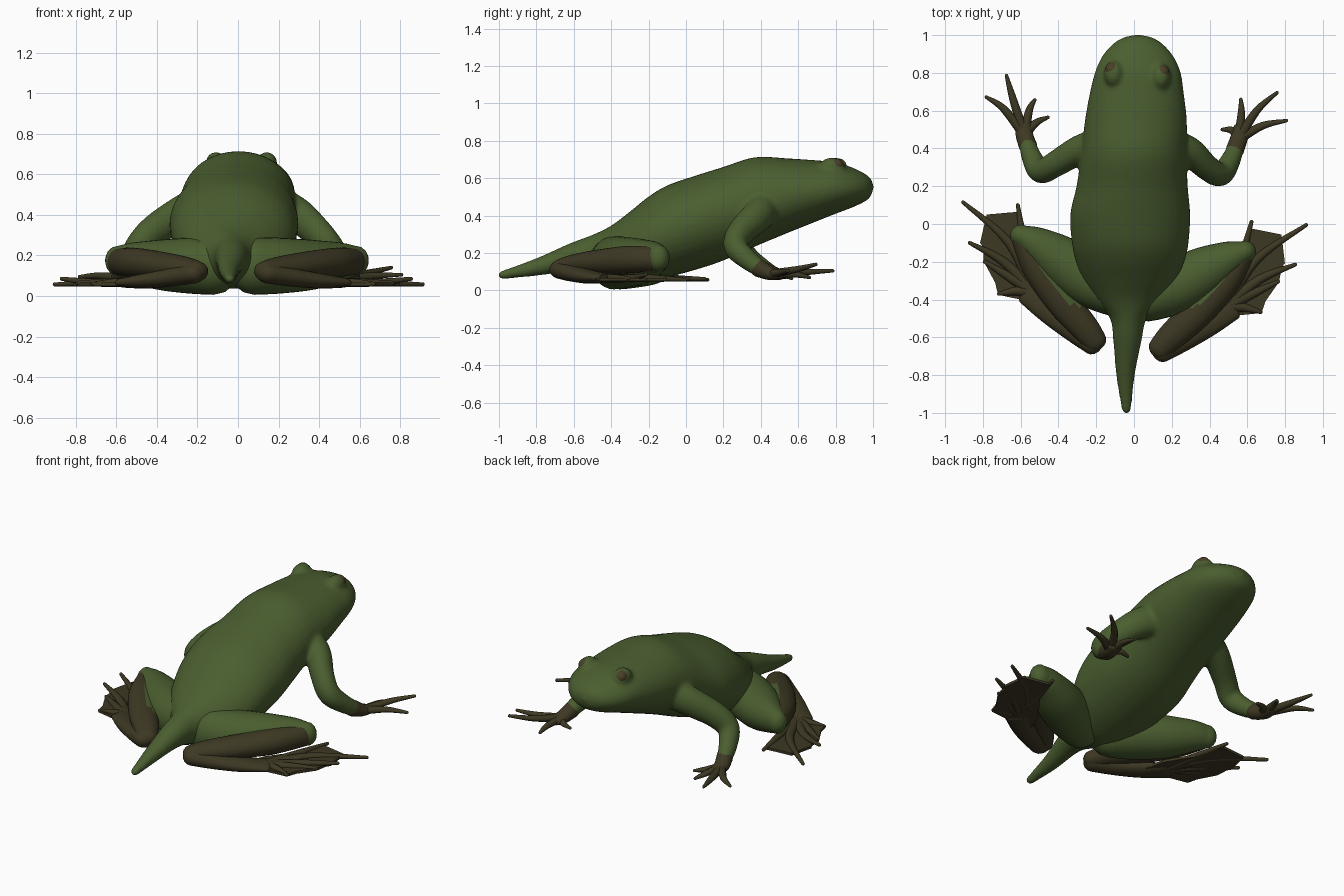
import bpy, bmesh, math
from mathutils import Vector

if "Cube" in bpy.data.objects:
    bpy.data.objects.remove(bpy.data.objects["Cube"])


def material(name, rgb):
    m = bpy.data.materials.new(name)
    m.diffuse_color = (*rgb, 1)
    m.use_nodes = True
    m.node_tree.nodes["Principled BSDF"].inputs["Base Color"].default_value = m.diffuse_color
    return m


GREEN = material("moss_green", (0.069, 0.112, 0.029))
BROWN = material("dark_olive_brown", (0.048, 0.040, 0.017))
EYE = material("eye_brown", (0.068, 0.050, 0.021))


def finish(name, bm, mats, rule=None, smooth=True):
    bmesh.ops.recalc_face_normals(bm, faces=bm.faces)
    bm.normal_update()
    for f in bm.faces:
        f.smooth = smooth
        if rule:
            f.material_index = int(rule(f))
    me = bpy.data.meshes.new(name)
    bm.to_mesh(me)
    bm.free()
    for m in mats:
        me.materials.append(m)
    ob = bpy.data.objects.new(name, me)
    bpy.context.collection.objects.link(ob)
    return ob


def spline(rows, steps):
    """Catmull-Rom interpolation of rows of numbers."""
    out = []
    for i in range(len(rows) - 1):
        p = [rows[max(i - 1, 0)], rows[i], rows[i + 1], rows[min(i + 2, len(rows) - 1)]]
        for s in range(steps):
            t = s / steps
            out.append([0.5 * (2 * b + (c - a) * t + (2 * a - 5 * b + 4 * c - d) * t * t
                               + (3 * b - a - 3 * c + d) * t ** 3) for a, b, c, d in zip(*p)])
    return out + [list(rows[-1])]


def tube(name, rows, mats, rule=None, sides=16, steps=5, axis=None):
    """Loft of ellipses through rows (x, y, z, half width, half height), round ends."""
    pts = spline(rows, steps)
    P = [Vector(p[:3]) for p in pts]
    rings = []
    for i, p in enumerate(pts):
        t = axis or (P[min(i + 1, len(P) - 1)] - P[max(i - 1, 0)]).normalized()
        rings.append((P[i], t, p[3], p[4]))

    def cap(ring, sign):
        c, t, w, h = ring
        r = min(w, h)
        return [(c + t * sign * r * math.sin(a), t, w * math.cos(a), h * math.cos(a))
                for a in (0.4, 0.8, 1.15, 1.5)]
    rings = cap(rings[0], -1)[::-1] + rings + cap(rings[-1], 1)
    bm = bmesh.new()
    loops = []
    for c, t, w, h in rings:
        side = t.cross(Vector((0, 0, 1))).normalized()
        up = side.cross(t)
        loops.append([bm.verts.new(c + side * w * math.cos(a) + up * h * math.sin(a))
                      for a in (2 * math.pi * k / sides for k in range(sides))])
    for A, B in zip(loops, loops[1:]):
        for k in range(sides):
            j = (k + 1) % sides
            bm.faces.new((A[k], A[j], B[j], B[k]))
    bm.faces.new(loops[0][::-1])
    bm.faces.new(loops[-1])
    return finish(name, bm, mats, rule)


def ball(name, centre, radii, mat):
    bm = bmesh.new()
    bmesh.ops.create_uvsphere(bm, u_segments=24, v_segments=14, radius=1)
    for v in bm.verts:
        v.co = Vector([c + r * k for c, r, k in zip(centre, radii, v.co)])
    return finish(name, bm, [mat])


def leg_place(side, row):
    """Left-side coordinates stay; right side is mirrored and slightly turned."""
    x, y, *rest = row
    if side == "left":
        return row
    c, s = math.cos(0.11), math.sin(0.11)
    return (-x * c + y * s, y * c + x * s - 0.02, *rest)


# Body, head and tail: y, centre x, half width, bottom z, top z
profile = [
    (-0.982, -0.04, 0.026, 0.060, 0.107), (-0.80, -0.045, 0.05, 0.078, 0.173),
    (-0.62, -0.035, 0.075, 0.10, 0.253), (-0.50, -0.03, 0.097, 0.08, 0.298),
    (-0.40, -0.03, 0.18, 0.045, 0.347), (-0.30, -0.025, 0.245, 0.035, 0.422),
    (-0.20, -0.02, 0.287, 0.05, 0.502), (-0.10, -0.02, 0.309, 0.07, 0.562),
    (0.05, -0.02, 0.318, 0.11, 0.614), (0.20, -0.01, 0.295, 0.16, 0.661),
    (0.37, 0.0, 0.28, 0.235, 0.713), (0.55, 0.01, 0.27, 0.31, 0.706),
    (0.70, 0.015, 0.248, 0.37, 0.696), (0.80, 0.02, 0.228, 0.41, 0.686),
    (0.88, 0.02, 0.194, 0.44, 0.661), (0.94, 0.02, 0.147, 0.467, 0.634),
    (0.978, 0.02, 0.097, 0.491, 0.609), (0.995, 0.02, 0.05, 0.52, 0.585),
    (1.001, 0.02, 0.012, 0.548, 0.56)]
skin = [tube("body", [(x, y, (a + b) / 2, w, (b - a) / 2) for y, x, w, a, b in profile],
             [GREEN], sides=36, axis=Vector((0, 1, 0)))]

# Arms, hands and fingers, posed a little differently left and right: (x, y) per side
arm_xy = {"left": [(-0.17, 0.42), (-0.29, 0.39), (-0.42, 0.315), (-0.495, 0.28), (-0.54, 0.35), (-0.565, 0.425)],
          "right": [(0.17, 0.42), (0.29, 0.385), (0.385, 0.30), (0.458, 0.262), (0.508, 0.33), (0.537, 0.40)]}
arm_zr = [(0.45, 0.095, 0.105), (0.40, 0.08, 0.09), (0.32, 0.069, 0.078), (0.24, 0.065, 0.068),
          (0.165, 0.055, 0.056), (0.115, 0.046, 0.046)]
palms = {"left": [(-0.56, 0.41), (-0.58, 0.47), (-0.585, 0.53)],
         "right": [(0.534, 0.39), (0.555, 0.45), (0.572, 0.505)]}
fingers = {"left": [((-0.69, 0.61, 0.10), (-0.782, 0.672, 0.095)), ((-0.64, 0.66, 0.10), (-0.675, 0.785, 0.105)),
                    ((-0.555, 0.60, 0.085), (-0.525, 0.657, 0.07)), ((-0.52, 0.535, 0.08), (-0.455, 0.565, 0.065))],
           "right": [((0.68, 0.52, 0.10), (0.807, 0.547, 0.105)), ((0.65, 0.60, 0.115), (0.757, 0.695, 0.14)),
                     ((0.568, 0.58, 0.085), (0.566, 0.66, 0.07)), ((0.52, 0.495, 0.08), (0.467, 0.50, 0.065))]}
for side in ("left", "right"):
    skin.append(tube(side + "_arm", [(*p, *q) for p, q in zip(arm_xy[side], arm_zr)], [GREEN]))
    hand = [(*p, *q) for p, q in zip(palms[side], [(0.12, 0.048, 0.049), (0.092, 0.046, 0.037),
                                                   (0.085, 0.045, 0.023)])]
    tube(side + "_hand", hand, [BROWN])
    for i, (mid, tip) in enumerate(fingers[side], 1):
        tube(f"{side}_finger_{i}", [(*hand[1][:2], 0.088, 0.027, 0.025), (*mid, 0.02, 0.017),
                                    (*tip, 0.009, 0.009)], [BROWN], sides=10)

# Eyes: lids blend into the head, brown eyes sit in front
for side, x, y in (("left", -0.108, 0.795), ("right", 0.142, 0.78)):
    skin.append(ball(side + "_eyelid", (x, y, 0.657), (0.052, 0.07, 0.055), GREEN))
    out = -0.008 if x < 0 else 0.008
    ball(side + "_eye", (x + out, y + 0.02, 0.669), (0.037, 0.042, 0.037), EYE)

# Melt body, arms and lids into one smooth skin
bm = bmesh.new()
for ob in skin:
    bm.from_mesh(ob.data)
    bpy.data.objects.remove(ob)
body = finish("body_skin", bm, [GREEN])
mod = body.modifiers.new("melt", 'REMESH')
mod.mode = 'VOXEL'
mod.voxel_size = 0.011
mod.use_smooth_shade = True
mod = body.modifiers.new("soften", 'SMOOTH')
mod.factor = 0.5
mod.iterations = 12

inner_top = {"left": Vector((0.6, 0.45, 0.65)), "right": Vector((-0.6, 0.45, 0.65))}
for side in ("left", "right"):
    P = lambda row: leg_place(side, row)
    # Hind limb: thigh, folded shin and ankle
    tube(side + "_thigh", [P(r) for r in (
        (-0.12, -0.355, 0.148, 0.13, 0.142), (-0.25, -0.285, 0.15, 0.145, 0.137),
        (-0.40, -0.185, 0.155, 0.13, 0.122), (-0.52, -0.105, 0.17, 0.093, 0.095),
        (-0.597, -0.062, 0.175, 0.059, 0.072))], [GREEN], sides=28)
    tube(side + "_shin", [P(r) for r in (
        (-0.585, -0.09, 0.17, 0.06, 0.066), (-0.51, -0.24, 0.165, 0.077, 0.073),
        (-0.38, -0.41, 0.15, 0.085, 0.068), (-0.26, -0.55, 0.135, 0.074, 0.058),
        (-0.205, -0.622, 0.122, 0.062, 0.05))], [BROWN, GREEN],
        lambda f: f.calc_center_median().y > -0.43 and f.normal.dot(inner_top[side]) > 0.8, sides=32)
    tube(side + "_ankle", [P(r) for r in (
        (-0.215, -0.632, 0.112, 0.062, 0.05), (-0.33, -0.555, 0.092, 0.062, 0.045),
        (-0.45, -0.46, 0.075, 0.067, 0.038), (-0.55, -0.36, 0.066, 0.077, 0.026))], [BROWN])

    # Webbed foot: thin plate with toes on top
    outline = [(-0.42, -0.45), (-0.53, -0.46), (-0.60, -0.40), (-0.72, -0.375), (-0.735, -0.31), (-0.795, -0.20),
               (-0.80, -0.12), (-0.815, -0.10), (-0.78, 0.05), (-0.61, 0.065), (-0.57, -0.10), (-0.46, -0.28)]
    bm = bmesh.new()
    face = bm.faces.new([bm.verts.new(P((x, y, 0.05))) for x, y in outline])
    top = bmesh.ops.extrude_face_region(bm, geom=[face])["geom"]
    bmesh.ops.translate(bm, vec=(0, 0, 0.016), verts=[g for g in top if isinstance(g, bmesh.types.BMVert)])
    finish(side + "_foot_web", bm, [BROWN], smooth=False)
    toes = [((-0.58, -0.12), (-0.615, 0.10), 0.062), ((-0.66, -0.10), (-0.905, 0.115), 0.057),
            ((-0.69, -0.20), (-0.87, -0.10), 0.085), ((-0.66, -0.28), (-0.79, -0.20), 0.065),
            ((-0.62, -0.355), (-0.715, -0.37), 0.06)]
    for i, (mid, tip, z) in enumerate(toes, 1):
        tube(f"{side}_toe_{i}", [P((-0.53, -0.36, 0.066, 0.032, 0.024)), P((*mid, 0.066, 0.024, 0.02)),
                                 P((*tip, z, 0.01, 0.01))], [BROWN], sides=10)
